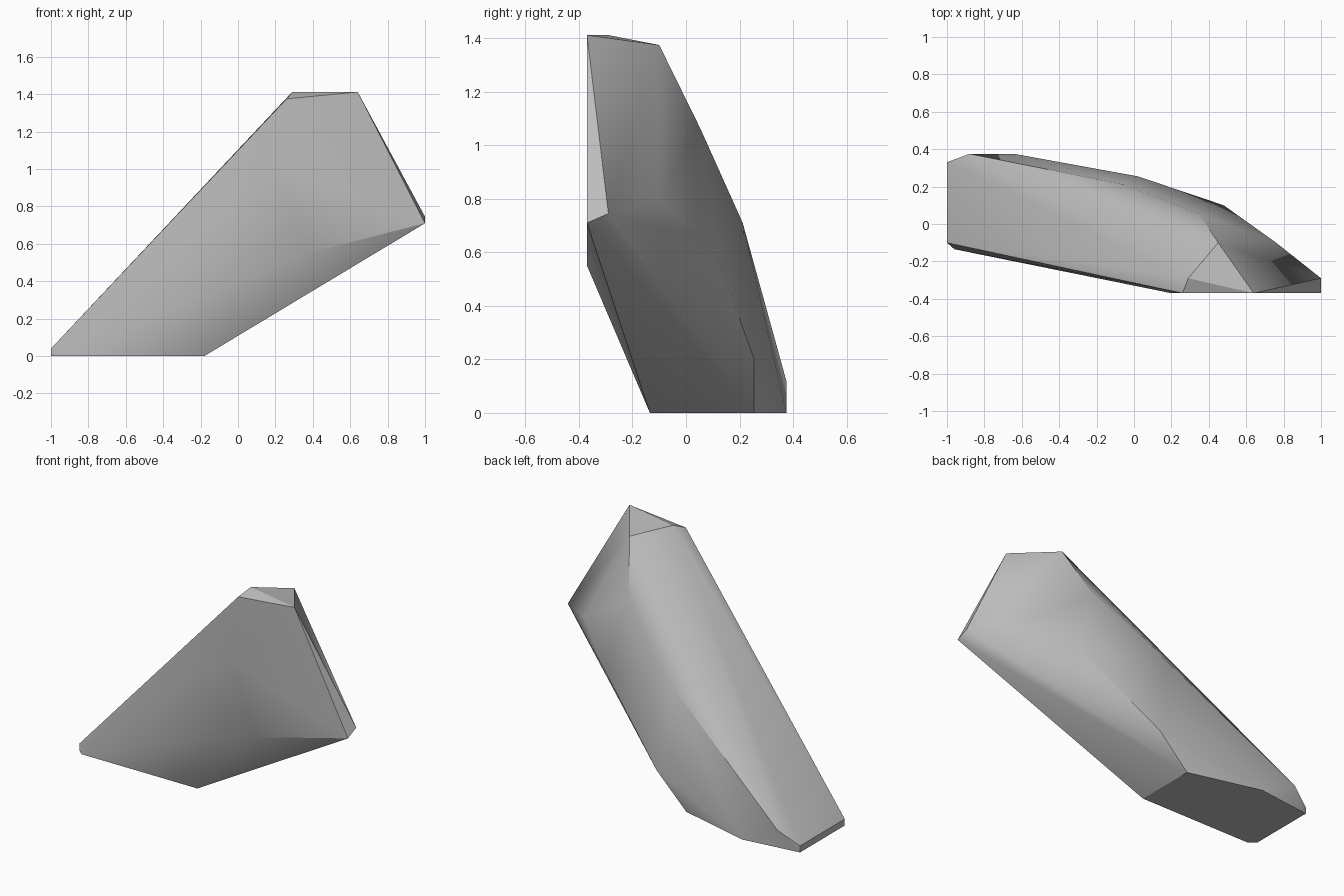
import bpy
import bmesh
import math

cube = bpy.data.objects.get("Cube")
if cube:
    bpy.data.objects.remove(cube, do_unlink=True)

# Stone colour
stone = bpy.data.materials.new("grey_stone")
stone.use_nodes = True
colour = (0.5, 0.5, 0.5, 1)
stone.diffuse_color = colour
stone.node_tree.nodes["Principled BSDF"].inputs["Base Color"].default_value = colour

# Corner groups of the slanted boulder
FRONT, BACK, LEFT, RIGHT = -0.37, 0.375, 1.0, -1.0
foot = [(-0.18, -0.135, 0), (-0.18, 0.255, 0), (-0.64, BACK, 0),
        (-0.96, -0.135, 0), (RIGHT, -0.1, 0), (RIGHT, 0.33, 0)]
toe = [(RIGHT, -0.1, 0.04), (RIGHT, 0.33, 0.04), (-0.88, BACK, 0.12)]
front_face = [(0.37, FRONT, 0.55), (0.2, FRONT, 1.0)]
crown = [(0.64, FRONT, 1.412), (0.29, -0.29, 1.412),
         (0.45, -0.1, 1.375), (0.26, FRONT, 1.375)]
side_tip = [(LEFT, FRONT, 0.71), (LEFT, -0.29, 0.745)]
back_ridge = [(-0.06, 0.212, 0.71), (0.35, 0.055, 1.06)]
back_face = [(0.02, 0.255, 0.2), (0.48, 0.1, 0.63), (0.76, -0.1, 0.8)]

# Wrap the corners in one faceted skin
bm = bmesh.new()
for group in (foot, toe, front_face, crown, side_tip, back_ridge, back_face):
    for corner in group:
        bm.verts.new(corner)
hull = bmesh.ops.convex_hull(bm, input=bm.verts[:])
loose = [v for v in bm.verts if not v.link_faces]
bmesh.ops.delete(bm, geom=loose, context="VERTS")
bmesh.ops.dissolve_limit(bm, angle_limit=math.radians(1),
                         verts=bm.verts[:], edges=bm.edges[:])
bmesh.ops.recalc_face_normals(bm, faces=bm.faces[:])

mesh = bpy.data.meshes.new("boulder")
bm.to_mesh(mesh)
bm.free()
mesh.materials.append(stone)
boulder = bpy.data.objects.new("boulder", mesh)
bpy.context.collection.objects.link(boulder)

# Soft shading with crisp main edges
bpy.ops.object.select_all(action="DESELECT")
boulder.select_set(True)
bpy.context.view_layer.objects.active = boulder
bpy.ops.object.shade_smooth_by_angle(angle=math.radians(30))
